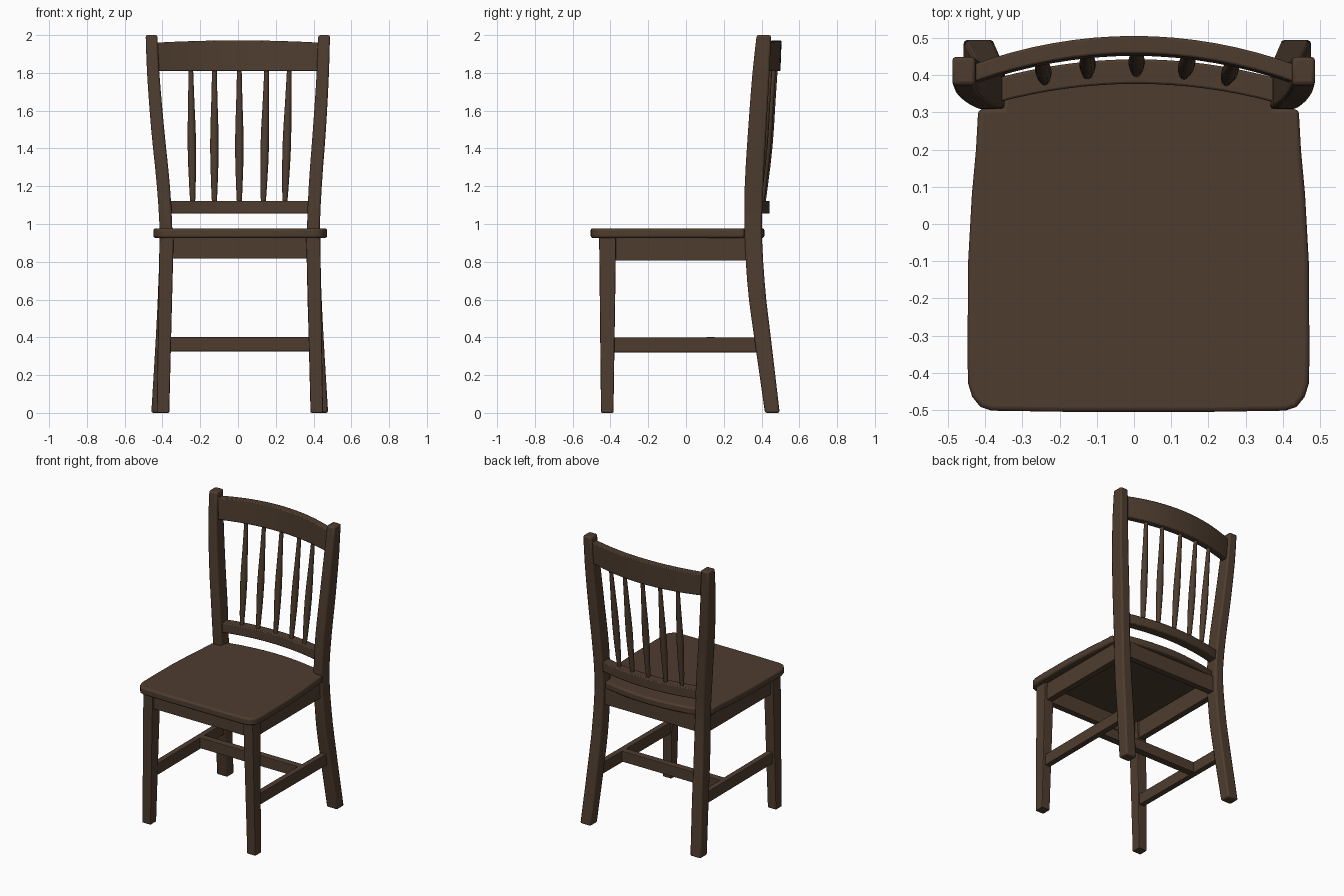
import bpy, bmesh, math
from mathutils import Vector

if "Cube" in bpy.data.objects:
    bpy.data.objects.remove(bpy.data.objects["Cube"])

wood = bpy.data.materials.new("dark brown wood")
wood.diffuse_color = (0.076, 0.046, 0.028, 1)
wood.use_nodes = True
wood.node_tree.nodes["Principled BSDF"].inputs["Base Color"].default_value = wood.diffuse_color


def finish(name, bm, bevel=0.0, segments=2, smooth=False):
    """Turn a bmesh into a named wooden object with softened edges."""
    bmesh.ops.recalc_face_normals(bm, faces=bm.faces)
    mesh = bpy.data.meshes.new(name)
    bm.to_mesh(mesh)
    bm.free()
    mesh.materials.append(wood)
    obj = bpy.data.objects.new(name, mesh)
    bpy.context.collection.objects.link(obj)
    if smooth:
        bpy.ops.object.select_all(action='DESELECT')
        obj.select_set(True)
        bpy.context.view_layer.objects.active = obj
        bpy.ops.object.shade_smooth_by_angle(angle=math.radians(35))
    if bevel:
        mod = obj.modifiers.new("soft edges", 'BEVEL')
        mod.width = bevel
        mod.segments = segments
        mod.limit_method = 'ANGLE'
        mod.angle_limit = math.radians(40)
    return obj


def loft(name, rings, **kw):
    """Skin a list of closed rings and cap both ends."""
    bm = bmesh.new()
    loops = [[bm.verts.new(p) for p in ring] for ring in rings]
    n = len(loops[0])
    for a, b in zip(loops, loops[1:]):
        for i in range(n):
            j = (i + 1) % n
            bm.faces.new((a[i], a[j], b[j], b[i]))
    bm.faces.new(loops[0][::-1])
    bm.faces.new(loops[-1])
    return finish(name, bm, **kw)


def rect(cx, cy, z, w, d):
    return [(cx + sx * w / 2, cy + sy * d / 2, z)
            for sx, sy in ((-1, -1), (1, -1), (1, 1), (-1, 1))]


def bar(name, a, b, width, height):
    """Straight horizontal rail between two points."""
    a, b = Vector(a), Vector(b)
    side = (b - a).cross(Vector((0, 0, 1))).normalized() * width / 2
    up = Vector((0, 0, height / 2))
    rings = [[p - side - up, p + side - up, p + side + up, p - side + up] for p in (a, b)]
    return loft(name, rings, bevel=0.004)


def bow(name, half, y_mid, curve, depth, z0, z1, cx=0.0, drop=0.0, lean=0.0):
    """Rail that bows backwards in the middle."""
    rings = []
    for i in range(17):
        x = half * (i / 8 - 1)
        y = y_mid - curve * x * x
        top = z1 - drop * (x / half) ** 2
        d = depth / 2
        rings.append([(cx + x, y - d - lean, z0), (cx + x, y + d - lean, z0),
                      (cx + x, y + d, top), (cx + x, y - d, top)])
    return loft(name, rings, bevel=0.006, smooth=True)


def spline(keys, z):
    """Smooth interpolation of (z, values...) keys."""
    for k in range(len(keys) - 1):
        if z <= keys[k + 1][0]:
            break
    p = [keys[max(0, min(len(keys) - 1, k + o))] for o in (-1, 0, 1, 2)]
    t = (z - p[1][0]) / (p[2][0] - p[1][0])
    h = p[2][0] - p[1][0]
    out = []
    for c in range(1, len(p[0])):
        m1 = (p[2][c] - p[0][c]) / (p[2][0] - p[0][0]) * h
        m2 = (p[3][c] - p[1][c]) / (p[3][0] - p[1][0]) * h
        out.append((2*t**3 - 3*t*t + 1) * p[1][c] + (t**3 - 2*t*t + t) * m1
                   + (3*t*t - 2*t**3) * p[2][c] + (t**3 - t*t) * m2)
    return out


# Back posts: z, distance from centre, y, width, depth, sideways offset
post = [(0, .427, .457, .082, .078, .009), (.4, .405, .405, .078, .088, .009),
        (.65, .395, .374, .074, .092, .009), (.95, .39, .356, .068, .092, .009),
        (1.2, .402, .36, .069, .098, .007), (1.5, .428, .377, .069, .096, .003),
        (1.8, .449, .397, .065, .09, 0), (2.0, .457, .412, .062, .076, -.001)]
for side, label in ((-1, "left"), (1, "right")):
    rings = []
    for i in range(21):
        z = i / 10
        z = min(z, 2.0)
        if i == 0 or z > i / 10 - 1e-6:
            x, y, w, d, off = spline(post, z)
            rings.append(rect(side * x + off, y, z, w, d))
    loft("back_post_" + label, rings, bevel=0.01, smooth=True)

    # Front legs, tapering down and splaying slightly
    loft("front_leg_" + label,
         [rect(side * .407 + .01, -.417, 0, .066, .066),
          rect(side * .388 + .01, -.415, .935, .075, .09)], bevel=0.006)

    # Side apron and side stretcher
    bar("side_apron_" + label, (side * .385 + .01, -.39, .868),
        (side * .385 + .01, .34, .868), .045, .125)
    bar("side_stretcher_" + label, (side * .395 + .01, -.40, .36),
        (side * .4 + .01, .39, .36), .04, .08)

# Front and back aprons, cross stretcher
bar("front_apron", (-.36, -.42, .875), (.38, -.42, .875), .045, .115)
bar("back_apron", (-.36, .355, .875), (.38, .355, .875), .045, .115)
bar("cross_stretcher", (-.39, .13, .363), (.41, .13, .363), .05, .075)

# Seat: half outline from the front centre to the back centre, then mirrored
half = [(0, -.505), (.2, -.505), (.395, -.502), (.425, -.492), (.447, -.465),
        (.458, -.43), (.46, -.36), (.458, -.1), (.448, .08), (.437, .2),
        (.431, .308), (.365, .312), (.358, .37), (.27, .389), (.18, .403), (.09, .412), (0, .415)]
outline = half + [(-x, y) for x, y in reversed(half[1:-1])]
loft("seat", [[(x + .012, y, z) for x, y in outline] for z in (.926, .977)],
     bevel=0.012, segments=3, smooth=True)

# Curved back rails
bow("crest_rail", .435, .482, .41, .048, 1.81, 1.972, drop=.012, lean=.006)
bow("lower_back_rail", .375, .410, .36, .066, 1.055, 1.123, cx=.006)

# Spindles, thickest below the middle
for n, (xb, xt) in enumerate(((-.24, -.25), (-.125, -.125), (.007, .007),
                              (.134, .152), (.248, .272)), 1):
    rings = []
    for t, r in ((0, .013), (.12, .017), (.28, .021), (.42, .0225), (.56, .021),
                 (.75, .0165), (1, .012)):
        x = xb + (xt - xb) * t
        y = .408 + .066 * t - .39 * x * x
        rings.append([(x + r * math.cos(a), y + r * math.sin(a), 1.11 + .72 * t)
                      for a in (math.tau * k / 12 for k in range(12))])
    loft("spindle_%d" % n, rings, smooth=True)
